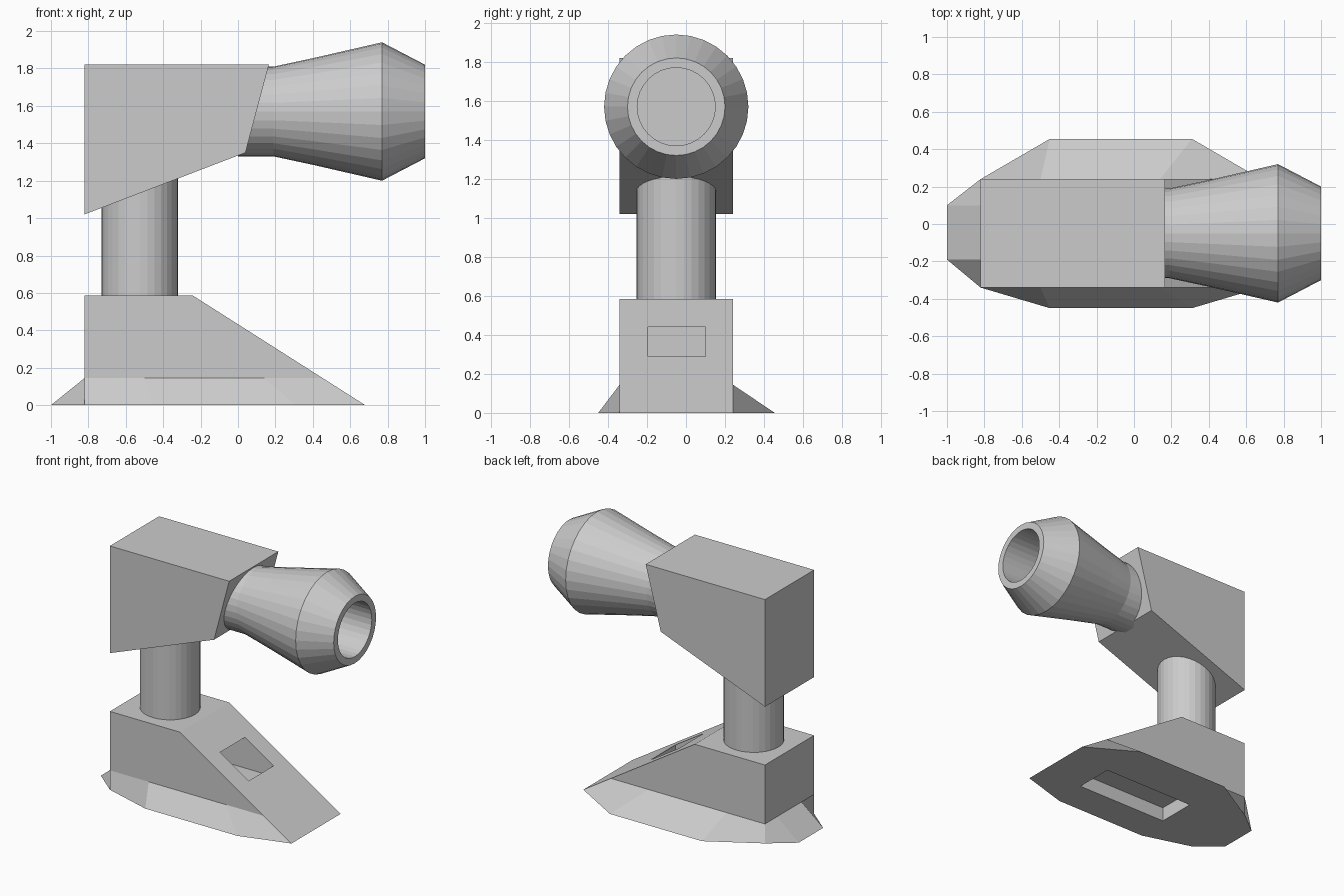
import bpy, bmesh, math

if "Cube" in bpy.data.objects:
    bpy.data.objects.remove(bpy.data.objects["Cube"])

Y0, Y1 = -0.34, 0.24      # shared width of base and head
AXIS_Y = -0.05            # common centre line
SIDES = 32


def finish(name, bm):
    bmesh.ops.recalc_face_normals(bm, faces=bm.faces)
    mesh = bpy.data.meshes.new(name)
    bm.to_mesh(mesh)
    bm.free()
    obj = bpy.data.objects.new(name, mesh)
    bpy.context.collection.objects.link(obj)
    return obj


def prism(name, profile, y0, y1):
    """Extrude an x-z profile from y0 to y1."""
    bm = bmesh.new()
    a = [bm.verts.new((x, y0, z)) for x, z in profile]
    b = [bm.verts.new((x, y1, z)) for x, z in profile]
    bm.faces.new(a)
    bm.faces.new(b)
    for i in range(len(a)):
        j = (i + 1) % len(a)
        bm.faces.new((a[i], a[j], b[j], b[i]))
    return finish(name, bm)


def cut(obj, x0, x1, y0, y1, z0, z1):
    """Subtract a box from an object."""
    tool = prism("cutter", [(x0, z0), (x1, z0), (x1, z1), (x0, z1)], y0, y1)
    tool.hide_render = True
    mod = obj.modifiers.new("cut", 'BOOLEAN')
    mod.operation, mod.solver, mod.object = 'DIFFERENCE', 'EXACT', tool
    bpy.context.view_layer.objects.active = obj
    bpy.ops.object.modifier_apply(modifier=mod.name)
    bpy.data.objects.remove(tool)


# Base: wedge body with a sloped skirt around the foot
foot = [(-1, .10), (-.82, Y1), (-.45, .455), (.31, .455), (.68, Y1),
        (.68, Y0), (.31, -.45), (-.45, -.45), (-.82, Y0), (-1, -.19)]
rim = [(-.82, .10), (-.82, Y1), (-.50, Y1), (.14, Y1), (.452, Y1),
       (.452, Y0), (.14, Y0), (-.50, Y0), (-.82, Y0), (-.82, -.19)]
deck = [(-.82, Y1), (-.24, Y1), (-.24, Y0), (-.82, Y0)]
bm = bmesh.new()
f, r, d = ([bm.verts.new((x, y, z)) for x, y in ring]
           for ring, z in ((foot, 0), (rim, .145), (deck, .585)))
bm.faces.new(f)
for i in range(10):
    j = (i + 1) % 10
    # the foot shares no vertices with the rim, so each pair makes a quad
    bm.faces.new((f[i], f[j], r[j], r[i]))
bm.faces.new(d)
bm.faces.new((r[1], r[2], r[3], r[4], d[1], d[0]))      # back side
bm.faces.new((r[4], r[5], d[2], d[1]))                  # slope
bm.faces.new((r[5], r[6], r[7], r[8], d[3], d[2]))      # front side
bm.faces.new((r[8], r[9], r[0], r[1], d[0], d[3]))      # rear end
base = finish("base", bm)
cut(base, -.43, .33, -.195, .10, -.1, .106)             # underside recess
cut(base, -.43, .224, -.195, .10, .21, .44)             # window in the slope

# Head block
prism("head", [(-.82, 1.02), (-.82, 1.82), (.165, 1.82), (.04, 1.35)], Y0, Y1)

# Column, its top trimmed to the sloping underside of the head
bm = bmesh.new()
bmesh.ops.create_cone(bm, cap_ends=True, segments=SIDES, radius1=.205,
                      radius2=.205, depth=1)
for v in bm.verts:
    top = v.co.z > 0
    v.co.x -= .525
    v.co.y += AXIS_Y
    v.co.z = 1.02 + (v.co.x + .82) * .3837 if top else .585
finish("column", bm)

# Barrel: turned profile (x, radius) with a bore
profile = [(0, .24), (.19, .24), (.40, .285), (.77, .37), (1, .25),
           (1, .20), (.25, .20)]
bm = bmesh.new()
rings = []
for x, rad in profile:
    rings.append([bm.verts.new((x, AXIS_Y + rad * math.cos(t), 1.57 + rad * math.sin(t)))
                  for t in (2 * math.pi * i / SIDES for i in range(SIDES))])
for a, b in zip(rings, rings[1:]):
    for i in range(SIDES):
        j = (i + 1) % SIDES
        bm.faces.new((a[i], a[j], b[j], b[i]))
bm.faces.new(rings[0])
bm.faces.new(rings[-1])
finish("barrel", bm)
